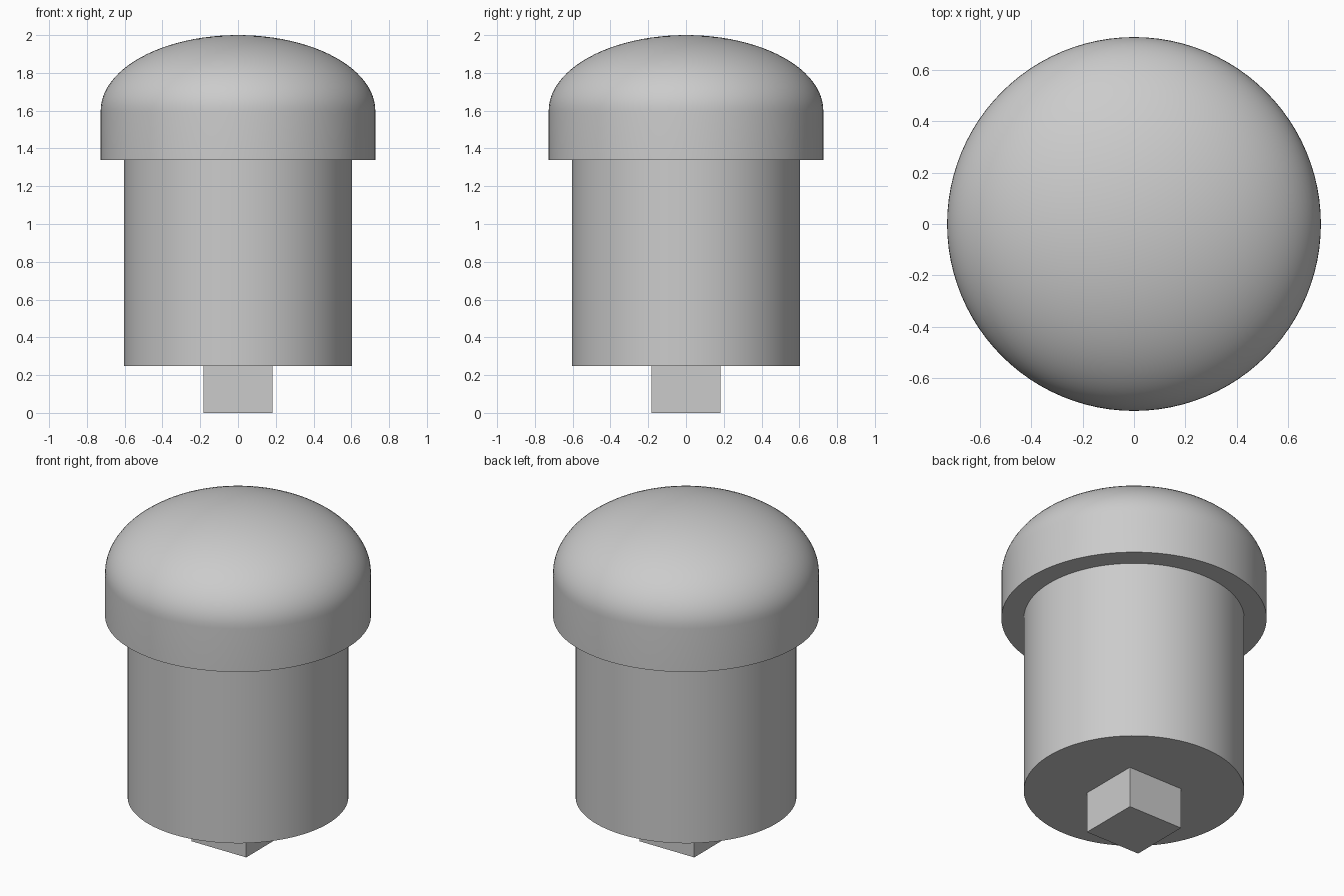
import bpy, bmesh, math

default_cube = bpy.data.objects.get("Cube")
if default_cube:
    bpy.data.objects.remove(default_cube, do_unlink=True)

SEGMENTS = 96
HEAD_RADIUS, BODY_RADIUS, PEG_WIDTH = 0.727, 0.604, 0.366
BODY_BOTTOM, HEAD_BOTTOM, DOME_BASE, TOP = 0.248, 1.339, 1.6, 2.0

grey = bpy.data.materials.new("plain grey")
grey.use_nodes = True
colour = (0.6, 0.6, 0.6, 1)
grey.diffuse_color = colour
grey.node_tree.nodes["Principled BSDF"].inputs["Base Color"].default_value = colour


def revolve(name, profile):
    """Turn a (radius, height) profile around the z axis."""
    bm = bmesh.new()
    verts = [bm.verts.new((r, 0, z)) for r, z in profile]
    edges = [bm.edges.new(pair) for pair in zip(verts, verts[1:])]
    bmesh.ops.spin(bm, geom=verts + edges, cent=(0, 0, 0), axis=(0, 0, 1),
                   angle=math.tau, steps=SEGMENTS, use_duplicate=False)
    bmesh.ops.remove_doubles(bm, verts=bm.verts, dist=1e-5)
    bmesh.ops.recalc_face_normals(bm, faces=bm.faces)
    mesh = bpy.data.meshes.new(name)
    bm.to_mesh(mesh)
    bm.free()
    mesh.materials.append(grey)
    obj = bpy.data.objects.new(name, mesh)
    bpy.context.collection.objects.link(obj)
    bpy.ops.object.select_all(action='DESELECT')
    obj.select_set(True)
    bpy.context.view_layer.objects.active = obj
    bpy.ops.object.shade_smooth_by_angle(angle=math.radians(35))
    return obj


# Domed head with a straight rim and flat underside
STEPS = 24
dome = []
for i in range(STEPS):
    a = math.pi / 2 * i / STEPS
    dome.append((HEAD_RADIUS * math.cos(a),
                 DOME_BASE + (TOP - DOME_BASE) * math.sin(a)))
revolve("domed_head", [(0, HEAD_BOTTOM), (HEAD_RADIUS, HEAD_BOTTOM)]
        + dome + [(0, TOP)])

# Round body, reaching slightly into the head
body_top = HEAD_BOTTOM + 0.02
revolve("round_body", [(0, BODY_BOTTOM), (BODY_RADIUS, BODY_BOTTOM),
                       (BODY_RADIUS, body_top), (0, body_top)])

# Square peg under the body
peg_height = BODY_BOTTOM + 0.02
bpy.ops.mesh.primitive_cube_add(size=1, location=(0, 0, peg_height / 2))
peg = bpy.context.object
peg.name = "square_peg"
peg.scale = (PEG_WIDTH, PEG_WIDTH, peg_height)
bpy.ops.object.transform_apply(location=False, rotation=False, scale=True)
peg.data.materials.append(grey)
